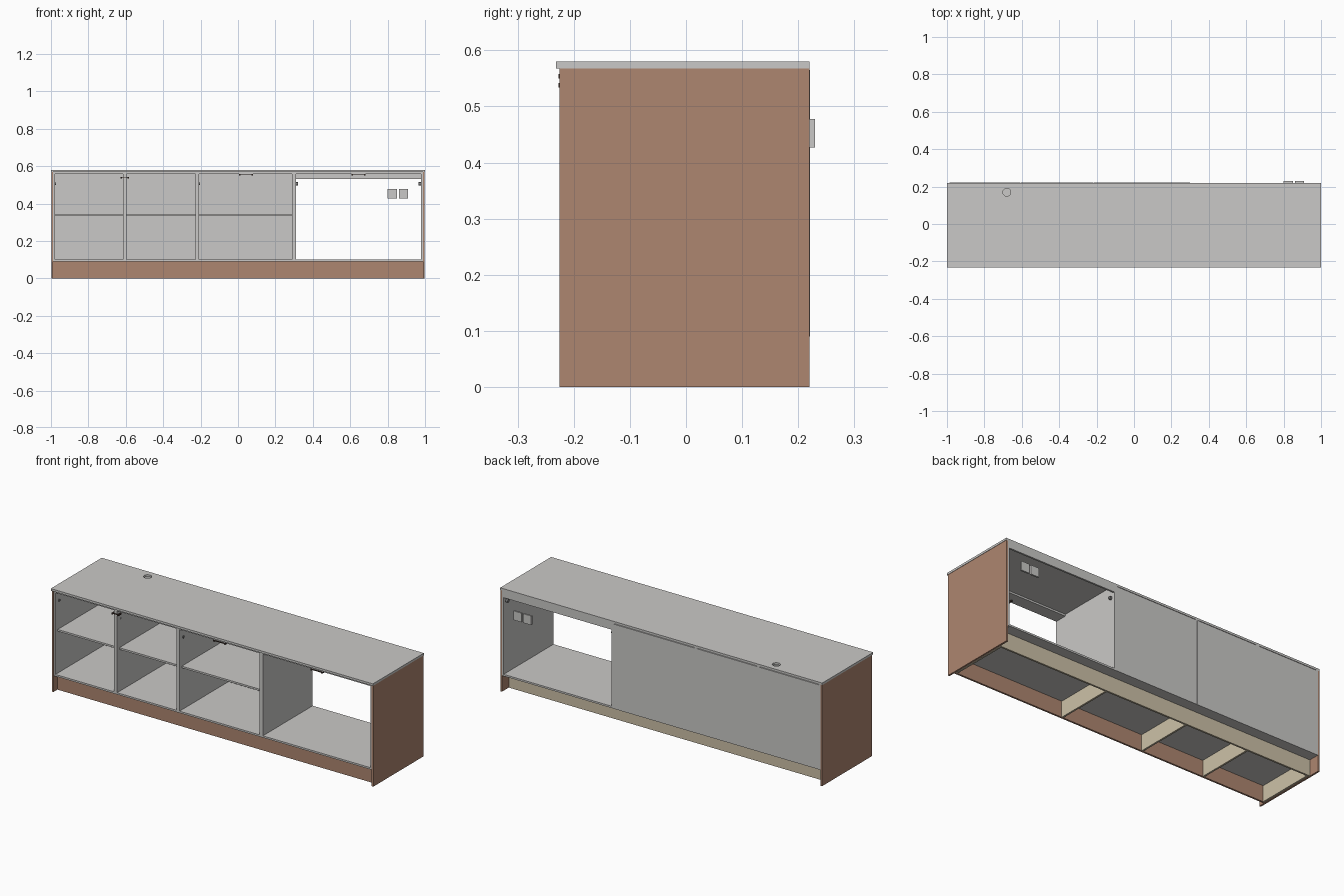
import bpy
import bmesh
from mathutils import Matrix

if "Cube" in bpy.data.objects:
    bpy.data.objects.remove(bpy.data.objects["Cube"])


def material(name, rgb):
    lin = [((c / 255 + 0.055) / 1.055) ** 2.4 for c in rgb]
    m = bpy.data.materials.new(name)
    m.use_nodes = True
    m.diffuse_color = (*lin, 1)
    m.node_tree.nodes["Principled BSDF"].inputs["Base Color"].default_value = (*lin, 1)
    return m


GREY = material("light grey laminate", (202, 201, 199))
BROWN = material("brown wood", (174, 134, 112))
BEIGE = material("raw beige board", (205, 193, 167))
METAL = material("hinge grey", (125, 125, 125))
DARK = material("dark bronze", (62, 48, 42))


def add_object(name, bm, mat):
    me = bpy.data.meshes.new(name)
    bm.to_mesh(me)
    bm.free()
    me.materials.append(mat)
    ob = bpy.data.objects.new(name, me)
    bpy.context.scene.collection.objects.link(ob)
    return ob


def box(name, x, y, z, mat):
    """Box from (min, max) pairs on each axis."""
    bm = bmesh.new()
    size = [b - a for a, b in (x, y, z)]
    mid = [(a + b) / 2 for a, b in (x, y, z)]
    bmesh.ops.create_cube(bm, size=1, matrix=Matrix.Translation(mid) @ Matrix.Diagonal((*size, 1)))
    return add_object(name, bm, mat)


def cylinder(name, centre, radius, depth, axis, mat, sides=24):
    bm = bmesh.new()
    turn = Matrix.Rotation(1.5708, 4, "Y") if axis == "X" else Matrix()
    bmesh.ops.create_cone(bm, cap_ends=True, segments=sides, radius1=radius, radius2=radius,
                          depth=depth, matrix=Matrix.Translation(centre) @ turn)
    return add_object(name, bm, mat)


T = 0.01                     # board thickness
FRONT, BACK = -0.222, 0.22
FLOOR, TOP = 0.09, 0.568     # carcass bottom and top

# Countertop with a cable hole
top = box("countertop", (-1, 1), (-0.232, BACK), (TOP, 0.58), GREY)
cutter = cylinder("cable_hole_cutter", (-0.68, 0.17, TOP), 0.021, 0.1, "Z", GREY, 32)
cutter.hide_render = True
cutter.hide_set(True)
cut = top.modifiers.new("cable_hole", "BOOLEAN")
cut.operation = "DIFFERENCE"
cut.object = cutter

# Wooden end panels
for side, s in (("right", -1), ("left", 1)):
    box(side + "_end_panel", sorted((s * 0.988, s * 0.998)), (-0.225, BACK), (0, TOP), BROWN)

# Cabinet boxes
edges = [-0.988, -0.605, -0.2175, 0.30, 0.988]
for i, (a, b) in enumerate(zip(edges, edges[1:])):
    n = "cabinet_%d_" % (i + 1)
    inner = (a + T, b - T)
    is_open = i == 3
    box(n + "right_side", (a, a + T), (FRONT, BACK), (FLOOR, TOP), GREY)
    box(n + "left_side", (b - T, b), (FRONT, BACK), (FLOOR, TOP), GREY)
    box(n + "bottom", inner, (FRONT, BACK), (FLOOR, FLOOR + T), GREY)
    box(n + "front_stretcher", inner, (FRONT, FRONT + 0.07), (TOP - T, TOP), GREY)
    if is_open:
        box(n + "back_rail", inner, (BACK - T, BACK), (0.53, TOP), GREY)
    else:
        box(n + "back", (a + 0.001, b - 0.001), (BACK - T, BACK + 0.001), (FLOOR, TOP - 0.003), GREY)
        box(n + "shelf", inner, (FRONT + 0.02, BACK - T), (0.335, 0.345), GREY)

# Plinth
box("front_plinth", (-0.988, 0.988), (-0.19, -0.18), (0, FLOOR), BROWN)
box("back_plinth", (-0.988, 0.988), (0.15, 0.16), (0, FLOOR), BEIGE)
for i, x in enumerate((-0.98, -0.595, -0.205, 0.305, 0.98)):
    box("plinth_brace_%d" % (i + 1), (x - T / 2, x + T / 2), (-0.18, 0.15), (0, FLOOR), BEIGE)

# Wall sockets behind the open bay
for i, x in enumerate((0.80, 0.86)):
    box("wall_socket_%d" % (i + 1), (x, x + 0.05), (BACK, 0.23), (0.427, 0.478), GREY)

# Hinge mounts
for i, x in enumerate((0.316, 0.972)):
    cylinder("hinge_mount_%d" % (i + 1), (x, 0.195, 0.505), 0.009, 0.012, "X", METAL, 16)
for i, x in enumerate((-0.976, -0.613, -0.597, -0.2055)):
    cylinder("small_hinge_%d" % (i + 1), (x, -0.19, 0.505), 0.007, 0.004, "X", METAL, 16)

# Slim door pulls
for i, (x, half, z) in enumerate(((0.042, 0.033, 0.554), (0.645, 0.033, 0.554), (-0.605, 0.018, 0.538))):
    n = "pull_%d_" % (i + 1)
    box(n + "bar", (x - half, x + half), (-0.227, -0.222), (z, z + 0.004), DARK)
    for side, s in (("right", -1), ("left", 1)):
        foot = x + s * half
        box(n + side + "_foot", (foot - 0.004, foot + 0.004), (-0.227, -0.2), (z - 0.004, z + 0.004), DARK)
